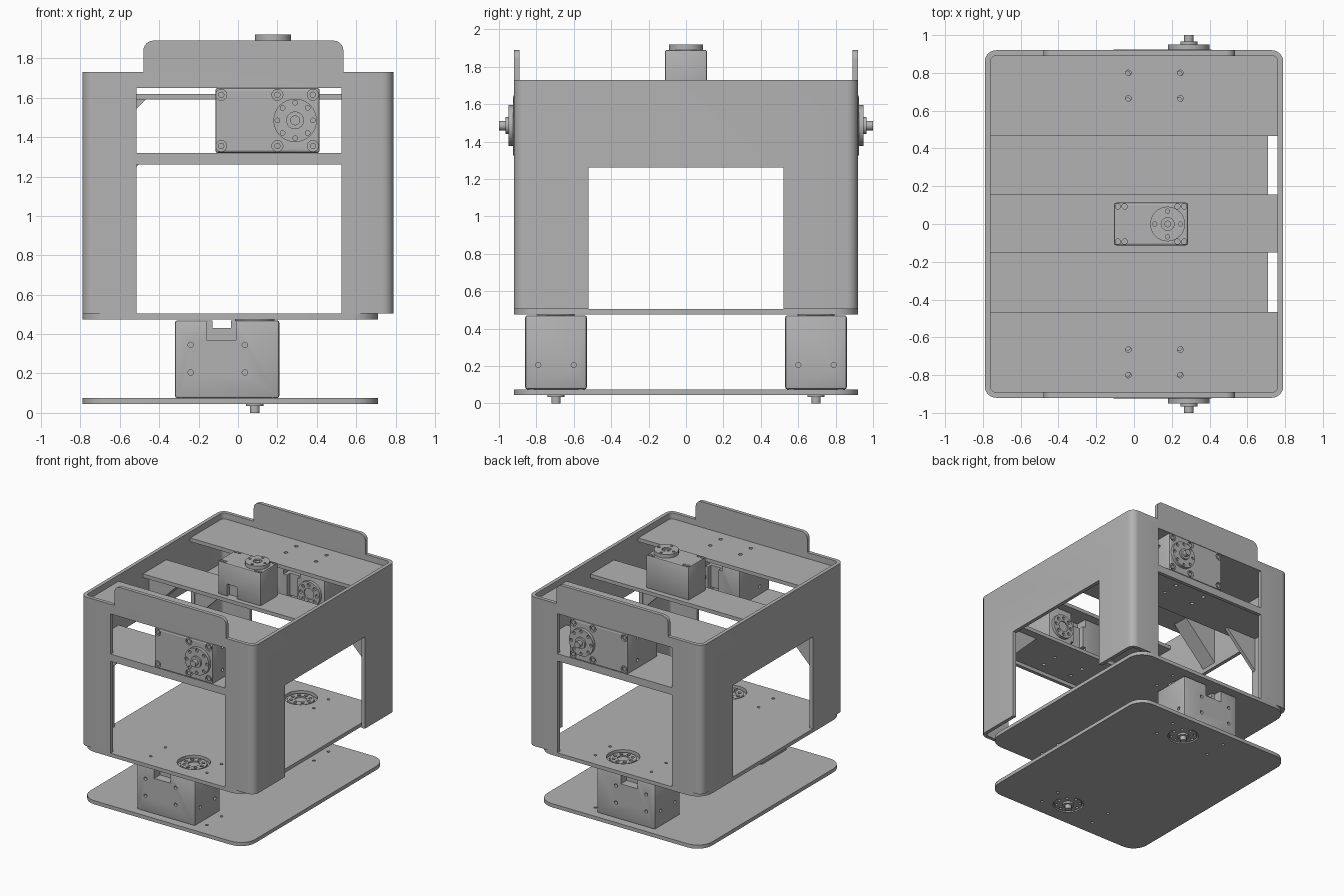
import bpy, bmesh, math
from mathutils import Matrix, Vector

if "Cube" in bpy.data.objects:
    bpy.data.objects.remove(bpy.data.objects["Cube"], do_unlink=True)

grey = bpy.data.materials.new("mid grey")
grey.use_nodes = True
COLOUR = (0.45, 0.45, 0.45, 1)
grey.diffuse_color = COLOUR
grey.node_tree.nodes["Principled BSDF"].inputs["Base Color"].default_value = COLOUR

I = Matrix.Identity(4)
ROT_X = Matrix.Rotation(math.pi / 2, 4, "X")
ROT_Y = Matrix.Rotation(math.pi / 2, 4, "Y")


def box(bm, x, y, z):
    """Box from three (low, high) ranges."""
    size = [b - a for a, b in (x, y, z)]
    mid = [(a + b) / 2 for a, b in (x, y, z)]
    m = Matrix.Translation(mid) @ Matrix.Diagonal((*size, 1))
    bmesh.ops.create_cube(bm, size=1, matrix=m)


def rod(bm, at, r, length, turn=I, sides=32):
    """Cylinder centred at a point, along z unless turned."""
    bmesh.ops.create_cone(bm, cap_ends=True, segments=sides, radius1=r, radius2=r,
                          depth=length, matrix=Matrix.Translation(at) @ turn)


def prism(bm, points, low, high, turn=I):
    """Extrude a flat outline from low to high along z, then turn it."""
    face = bm.faces.new([bm.verts.new((x, y, low)) for x, y in points])
    out = bmesh.ops.extrude_face_region(bm, geom=[face])["geom"]
    new = [v for v in out if isinstance(v, bmesh.types.BMVert)]
    bmesh.ops.translate(bm, vec=(0, 0, high - low), verts=new)
    bmesh.ops.transform(bm, matrix=turn, verts=list(set(face.verts) | set(new)))


def rounded(x0, x1, y0, y1, r, steps=6):
    pts = []
    corners = ((x1 - r, y1 - r), (x0 + r, y1 - r), (x0 + r, y0 + r), (x1 - r, y0 + r))
    for i, (cx, cy) in enumerate(corners):
        for k in range(steps + 1):
            a = (i + k / steps) * math.pi / 2
            pts.append((cx + r * math.cos(a), cy + r * math.sin(a)))
    return pts


def to_object(name, build):
    bm = bmesh.new()
    build(bm)
    bmesh.ops.recalc_face_normals(bm, faces=bm.faces[:])
    mesh = bpy.data.meshes.new(name)
    bm.to_mesh(mesh)
    bm.free()
    ob = bpy.data.objects.new(name, mesh)
    bpy.context.collection.objects.link(ob)
    return ob


def part(name, build, cuts=(), bevel=0, matrix=I):
    """Make a part, subtract each cutter, and bake the result."""
    ob = to_object(name, build)
    ob.data.materials.append(grey)
    if bevel:
        mod = ob.modifiers.new("edge", "BEVEL")
        mod.width, mod.segments, mod.limit_method = bevel, 2, "ANGLE"
    helpers = []
    for cut in cuts:
        cutter = to_object("cutter", cut)
        cutter.hide_render = True
        mod = ob.modifiers.new("cut", "BOOLEAN")
        mod.operation, mod.solver, mod.object = "DIFFERENCE", "EXACT", cutter
        helpers.append(cutter)
    if ob.modifiers:
        deps = bpy.context.evaluated_depsgraph_get()
        baked = bpy.data.meshes.new_from_object(ob.evaluated_get(deps))
        ob.modifiers.clear()
        ob.data = baked
    for cutter in helpers:
        bpy.data.objects.remove(cutter, do_unlink=True)
    ob.matrix_world = matrix
    bpy.ops.object.select_all(action="DESELECT")
    ob.select_set(True)
    bpy.context.view_layer.objects.active = ob
    bpy.ops.object.shade_smooth_by_angle(angle=math.radians(35))
    return ob


def ring_of_holes(bm, x, z, radius, r, depth, count):
    for i in range(count):
        a = i * math.tau / count
        rod(bm, (x + radius * math.cos(a), radius * math.sin(a), z), r, depth, sides=12)


# Large servo: output face at local z = 0, body behind it
SHAFT, DEPTH = 0.14, 0.395
SCREWS = [(x, y) for x in (-0.235, 0.05, 0.23) for y in (-0.13, 0.13)]


def servo(name, matrix):
    def body(bm):
        box(bm, (-0.265, 0.265), (-0.165, 0.165), (-DEPTH, 0))

    def notch(bm):
        box(bm, (-0.105, 0.045), (-0.2, -0.09), (-0.42, -0.295))
        box(bm, (-0.105, 0.045), (0.09, 0.2), (-0.42, -0.295))

    def channel(bm):
        box(bm, (-0.075, 0.02), (-0.2, 0.2), (-0.42, -0.355))

    def holes(bm):
        for x, y in SCREWS:
            rod(bm, (x, y, 0), 0.028, 0.03, sides=16)
        for side in (-1, 1):
            for z in (-0.27, -0.13):
                for x in (-0.185, 0.09):
                    rod(bm, (x, side * 0.165, z), 0.014, 0.05, ROT_X, 12)
            for y in (-0.095, 0.095):
                rod(bm, (side * 0.265, y, -0.13), 0.014, 0.05, ROT_Y, 12)

    part(name + "_body", body, (notch, channel, holes), 0.012, matrix)

    def screws(bm):
        for x, y in SCREWS:
            rod(bm, (x, y, -0.012), 0.016, 0.016, sides=12)
    part(name + "_screws", screws, matrix=matrix)

    part(name + "_horn", lambda bm: rod(bm, (SHAFT, 0, 0.0125), 0.11, 0.025),
         (lambda bm: ring_of_holes(bm, SHAFT, 0.025, 0.09, 0.012, 0.03, 8),), matrix=matrix)

    def shaft(bm):
        rod(bm, (SHAFT, 0, 0.032), 0.045, 0.016)
        rod(bm, (SHAFT, 0, 0.055), 0.025, 0.04)
    part(name + "_shaft", shaft, matrix=matrix)

    part(name + "_idler", lambda bm: rod(bm, (SHAFT, 0, -DEPTH - 0.0125), 0.1, 0.025),
         (lambda bm: ring_of_holes(bm, SHAFT, -DEPTH - 0.025, 0.072, 0.014, 0.03, 8),
          lambda bm: rod(bm, (SHAFT, 0, -DEPTH - 0.025), 0.045, 0.02)), matrix=matrix)


for label, s in (("front", -1), ("back", 1)):
    servo(label + "_wall_servo", Matrix.Translation((0.15, s * 0.925, 1.485))
          @ Matrix.Rotation(-s * math.pi / 2, 4, "X"))
    servo(label + "_base_servo", Matrix.Translation((-0.055, s * 0.695, 0.075))
          @ Matrix.Rotation(math.pi, 4, "X"))

# Base plate and body floor
for name, z, hole in (("base_plate", 0.045, 0.118), ("body_floor", 0.475, 0.125)):
    def openings(bm, z=z, hole=hole):
        for s in (-1, 1):
            rod(bm, (0.085, s * 0.695, z), hole, 0.2)
            for x, y in ((-0.24, 0.6), (-0.24, 0.79), (0.27, 0.6), (0.27, 0.79)):
                rod(bm, (x, s * y, z), 0.012, 0.2, sides=12)
    part(name, lambda bm, z=z: prism(bm, rounded(-0.79, 0.71, -0.92, 0.92, 0.13), z, z + 0.03),
         (openings,))

# Outer shell with windows on all four sides
part("shell", lambda bm: prism(bm, rounded(-0.79, 0.79, -0.92, 0.92, 0.06), 0.505, 1.73),
     (lambda bm: prism(bm, rounded(-0.76, 0.76, -0.89, 0.89, 0.03), 0.4, 1.9),
      lambda bm: box(bm, (-1, 1), (-0.52, 0.52), (0.4, 1.26)),
      lambda bm: box(bm, (-0.515, 0.525), (-1, 1), (0.4, 1.26)),
      lambda bm: box(bm, (-0.515, 0.525), (-1, 1), (1.32, 1.65))))

for label, s in (("front", -1), ("back", 1)):
    # Raised tab above the wall
    ya, yb = sorted((s * 0.89, s * 0.92))
    part(label + "_tab",
         lambda bm: prism(bm, rounded(-0.48, 0.535, 1.65, 1.89, 0.05), -yb, -ya, ROT_X))

    # Shelves clamping the wall servo
    def shelf_holes(bm):
        for x in (-0.03, 0.245):
            for y in (0.665, 0.8):
                rod(bm, (x, s * y, 1.5), 0.015, 1, sides=12)
    yr = sorted((s * 0.465, s * 0.9))
    for level, z in (("lower", 1.29), ("upper", 1.65)):
        part(label + "_" + level + "_shelf",
             lambda bm: box(bm, (-0.77, 0.77), yr, (z, z + 0.03)), (shelf_holes,))

    # Triangular gussets under the lower shelf
    ga, gb = sorted((s * 0.53, s * 0.56))
    for side, wall, reach in (("right", -0.765, 0.3), ("left", 0.765, 0.23)):
        tri = [(wall, 1.3), (wall - math.copysign(reach, wall), 1.3), (wall, 1.3 - reach)]
        part(label + "_" + side + "_gusset", lambda bm: prism(bm, tri, -gb, -ga, ROT_X))

# Middle shelf and its wedge
part("middle_shelf", lambda bm: box(bm, (-0.77, 0.77), (-0.15, 0.155), (1.59, 1.62)))
part("middle_wedge",
     lambda bm: prism(bm, [(-0.765, 1.6), (-0.46, 1.6), (-0.765, 1.29)], -0.07, 0.07, ROT_X))

# Small top servo
CORNERS = [(x, y) for x in (-0.085, -0.05, 0.23, 0.265) for y in (-0.093, 0.093)]


def top_holes(bm):
    for x, y in CORNERS:
        rod(bm, (x, y, 1.89), 0.014, 0.03, sides=12)
    box(bm, (-0.02, 0.07), (-0.2, -0.08), (1.6, 1.72))


part("top_servo_body", lambda bm: box(bm, (-0.105, 0.285), (-0.113, 0.113), (1.615, 1.89)),
     (top_holes,), 0.01)
part("top_servo_horn", lambda bm: rod(bm, (0.178, 0, 1.905), 0.092, 0.03),
     (lambda bm: ring_of_holes(bm, 0.178, 1.92, 0.068, 0.011, 0.03, 4),
      lambda bm: rod(bm, (0.178, 0, 1.92), 0.034, 0.024)))
part("top_servo_screw", lambda bm: rod(bm, (0.178, 0, 1.908), 0.018, 0.016, sides=16))
